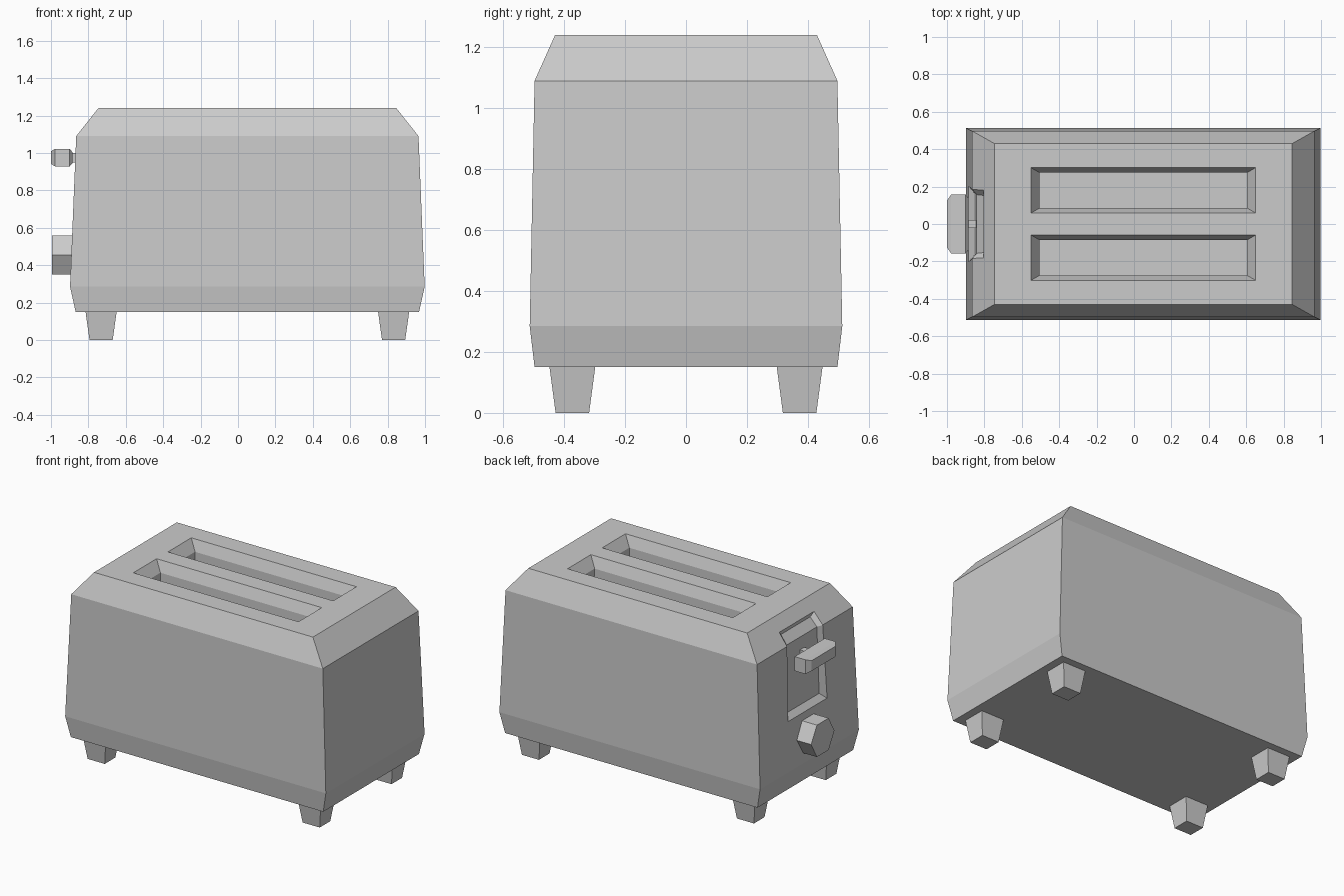
import bpy, bmesh, math
from mathutils import Vector

if "Cube" in bpy.data.objects:
    bpy.data.objects.remove(bpy.data.objects["Cube"])

CX = 0.05  # body centre along x


def loft(name, rings, caps=None):
    """Closed solid skinned through matching rings of points, capped at both ends."""
    bm = bmesh.new()
    loops = [[bm.verts.new(p) for p in ring] for ring in rings]
    n = len(loops[0])
    for a, b in zip(loops, loops[1:]):
        for i in range(n):
            j = (i + 1) % n
            bm.faces.new((a[i], a[j], b[j], b[i]))
    for cap in caps or [range(n)]:
        bm.faces.new([loops[0][i] for i in reversed(cap)])
        bm.faces.new([loops[-1][i] for i in cap])
    bm.normal_update()
    if bm.calc_volume(signed=True) < 0:
        bmesh.ops.reverse_faces(bm, faces=bm.faces[:])
    me = bpy.data.meshes.new(name)
    bm.to_mesh(me)
    bm.free()
    ob = bpy.data.objects.new(name, me)
    bpy.context.collection.objects.link(ob)
    return ob


def rect_z(cx, cy, hx, hy, z):
    return [(cx + sx * hx, cy + sy * hy, z)
            for sx, sy in ((-1, -1), (1, -1), (1, 1), (-1, 1))]


def rect_x(x, hy, cz, hz):
    return [(x, sy * hy, cz + sz * hz)
            for sy, sz in ((-1, -1), (1, -1), (1, 1), (-1, 1))]


def cut(target, cutter):
    cutter.hide_render = True
    mod = target.modifiers.new("cut", 'BOOLEAN')
    mod.operation = 'DIFFERENCE'
    mod.solver = 'EXACT'
    mod.object = cutter
    bpy.context.view_layer.update()
    bpy.context.view_layer.objects.active = target
    bpy.ops.object.modifier_apply(modifier=mod.name)
    bpy.data.objects.remove(cutter, do_unlink=True)


# Body shell: half x, half y, height
body = loft("body", [rect_z(CX, 0, hx, hy, z) for hx, hy, z in (
    (0.918, 0.497, 0.15), (0.948, 0.513, 0.285),
    (0.915, 0.497, 1.09), (0.796, 0.43, 1.24))])

# Two bread slots with a sloped rim and a deep straight well
for side in (-1, 1):
    y = side * 0.18
    cut(body, loft("slot_cutter", [rect_z(CX, y, hx, hy, z) for hx, hy, z in (
        (0.627, 0.136, 1.28), (0.555, 0.095, 1.17), (0.555, 0.095, 0.5))]))

# Lever recess on the left end, following the bend of the body: x, z, half y
outer = [(-0.883, 0.61, 0.20), (-0.865, 1.09, 0.185), (-0.805, 1.165, 0.18)]
inner = [(-0.853, 0.645, 0.165), (-0.842, 1.082, 0.157), (-0.797, 1.138, 0.152)]


def outline(pts):
    return ([Vector((x, -h, z)) for x, z, h in pts]
            + [Vector((x, h, z)) for x, z, h in reversed(pts)])


rim, floor = outline(outer), outline(inner)
proud = [r + (r - f) * 0.5 for r, f in zip(rim, floor)]
cut(body, loft("recess_cutter", [proud, floor], [(0, 1, 4, 5), (1, 2, 3, 4)]))

# Lever stem and handle
loft("lever_stem", [rect_x(-0.90, 0.022, 0.975, 0.025),
                    rect_x(-0.83, 0.022, 0.975, 0.025)])
loft("lever_handle", [rect_x(x, hy, 0.975, hz) for x, hy, hz in (
    (-1.0, 0.125, 0.034), (-0.978, 0.157, 0.047),
    (-0.90, 0.157, 0.047), (-0.886, 0.14, 0.03))])

# Six-sided browning dial
loft("dial", [[(x, 0.121 * math.cos(i * math.pi / 3),
                0.455 + 0.121 * math.sin(i * math.pi / 3)) for i in range(6)]
              for x in (-0.995, -0.87)])

# Four tapered feet
for xn, sx in (("left", -1), ("right", 1)):
    for yn, sy in (("front", -1), ("back", 1)):
        fx, fy = CX + sx * 0.782, sy * 0.373
        loft(f"{yn}_{xn}_foot", [rect_z(fx, fy, 0.062, 0.055, 0.0),
                                 rect_z(fx, fy, 0.083, 0.075, 0.15)])
